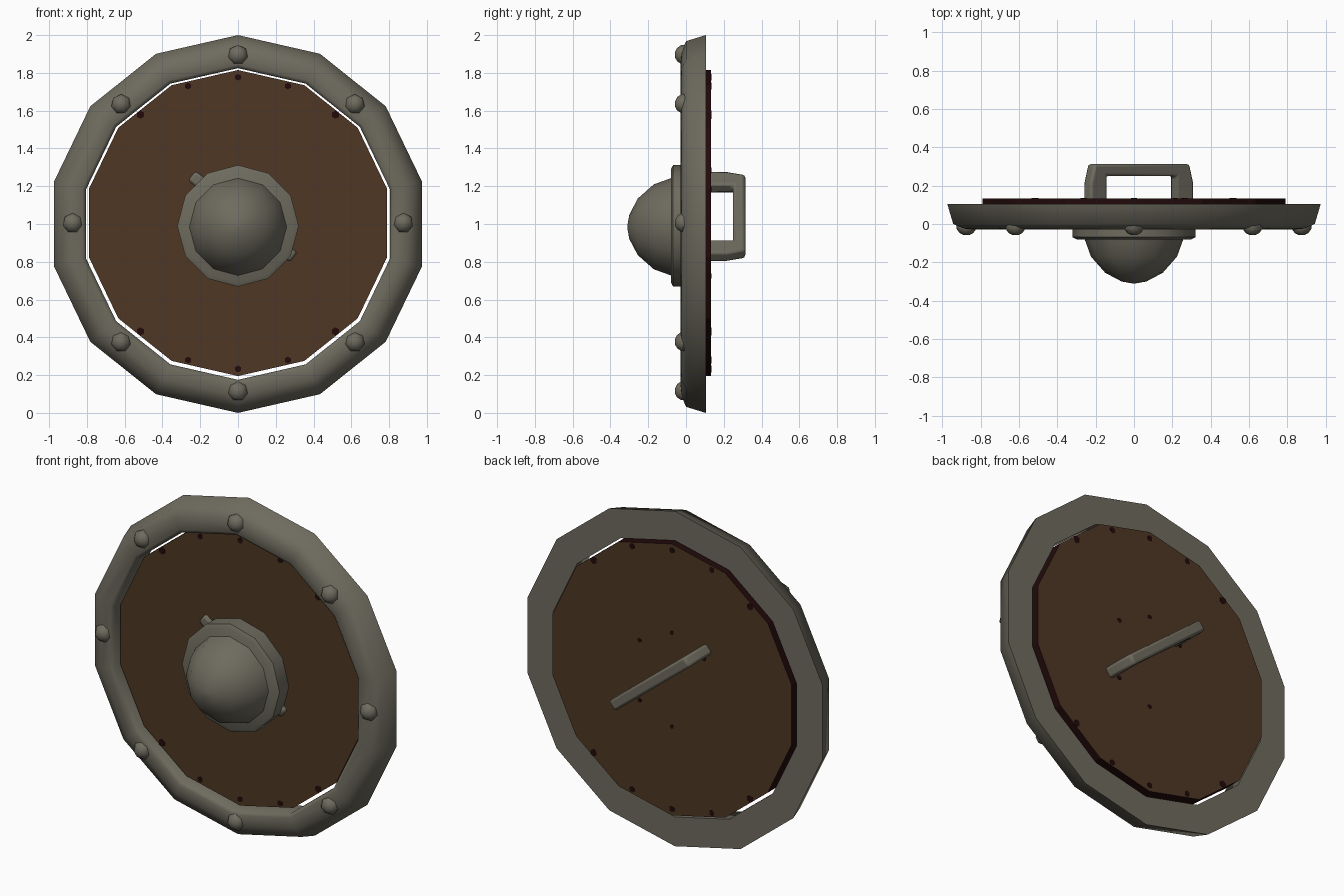
import bpy, bmesh, math
from mathutils import Vector

if "Cube" in bpy.data.objects:
    bpy.data.objects.remove(bpy.data.objects["Cube"], do_unlink=True)


def material(name, rgb):
    m = bpy.data.materials.new(name)
    m.use_nodes = True
    m.diffuse_color = (*rgb, 1)
    bsdf = m.node_tree.nodes["Principled BSDF"]
    bsdf.inputs["Base Color"].default_value = (*rgb, 1)
    bsdf.inputs["Roughness"].default_value = 0.8
    return m


METAL = material("dull_grey_metal", (0.156, 0.147, 0.112))
WOOD = material("brown_wood", (0.078, 0.038, 0.018))
DARK = material("dark_burnt_wood", (0.016, 0.003, 0.003))


def finish(name, bm, mats, smooth=None):
    bmesh.ops.recalc_face_normals(bm, faces=bm.faces)
    me = bpy.data.meshes.new(name)
    bm.to_mesh(me)
    bm.free()
    for m in mats:
        me.materials.append(m)
    ob = bpy.data.objects.new(name, me)
    bpy.context.collection.objects.link(ob)
    if smooth:
        bpy.ops.object.select_all(action="DESELECT")
        ob.select_set(True)
        bpy.context.view_layer.objects.active = ob
        bpy.ops.object.shade_smooth_by_angle(angle=math.radians(smooth))
    return ob


def lathe(name, profile, sides, centre, mats, smooth=None, closed=False):
    """Turn (radius, y) points about the front-back axis, first corner at the top."""
    bm = bmesh.new()
    rings = []
    for r, y in profile:
        ring = []
        for i in range(sides):
            a = math.tau * i / sides
            ring.append(bm.verts.new((centre[0] + r * math.sin(a), y,
                                      centre[1] + r * math.cos(a))))
        rings.append(ring)
    pairs = list(zip(rings, rings[1:]))
    if closed:
        pairs.append((rings[-1], rings[0]))
    for a, b in pairs:
        for i in range(sides):
            j = (i + 1) % sides
            bm.faces.new((a[i], a[j], b[j], b[i]))
    if not closed:
        bm.faces.new(rings[0])
        bm.faces.new(rings[-1])
    return finish(name, bm, mats, smooth)


# Metal rim
lathe("rim", [(1.0, 0.105), (0.968, 0.0), (0.91, -0.024), (0.845, -0.03),
              (0.825, -0.015), (0.825, 0.105)],
      14, (0, 1), [METAL], 60, closed=True)

# Wooden board with a dark edge
FRONT, BACK = 0.02, 0.133
board = lathe("board", [(0.81, FRONT), (0.81, BACK)], 14, (0, 1.005), [WOOD, DARK])
for p in board.data.polygons:
    p.material_index = 0 if abs(p.normal.y) > 0.5 else 1

# Central boss: flange and dome
lathe("boss_flange", [(0.322, FRONT), (0.322, -0.068), (0.30, -0.08)],
      12, (0, 0.99), [METAL], 40)
lathe("boss_dome", [(0.265, -0.06), (0.25, -0.10), (0.225, -0.17), (0.15, -0.255),
                    (0.065, -0.30), (0.01, -0.31)],
      12, (0, 0.985), [METAL], 50)

# Rivets around the rim
for i in range(8):
    a = math.tau * i / 8
    lathe("rivet", [(0.053, 0.0), (0.053, -0.025), (0.037, -0.047), (0.015, -0.058)],
          7, (0.875 * math.sin(a), 1.005 + 0.89 * math.cos(a)), [METAL], 50)

# Diagonal grip: a bracket profile given half-width
along = Vector((0.78, 0, -0.626))
across = Vector((0.626, 0, 0.78))
middle = Vector((0.025, 0, 1.04))
half = [(0.235, 0.0), (0.345, 0.0), (0.345, 0.215), (0.318, 0.314)]
outline = half + [(-s, y) for s, y in reversed(half)] + [(-0.235, 0.25), (0.235, 0.25)]
bm = bmesh.new()
sides = [[bm.verts.new(middle + along * s + across * w + Vector((0, y, 0)))
          for s, y in outline] for w in (-0.032, 0.032)]
for side in sides:
    bm.faces.new(side)
for i in range(len(outline)):
    j = (i + 1) % len(outline)
    bm.faces.new((sides[0][i], sides[0][j], sides[1][j], sides[1][i]))
grip = finish("grip", bm, [METAL], 40)
bevel = grip.modifiers.new("rounding", "BEVEL")
bevel.width = 0.014
bevel.segments = 2
bevel.limit_method = "ANGLE"


# Dark scorch marks on both board faces
def mark(r, degrees, y, size):
    a = math.radians(degrees)
    lathe("scorch_mark", [(size, y - 0.002), (size, y + 0.002)], 6,
          (r * math.sin(a), 1.005 + r * math.cos(a)), [DARK])


for y in (FRONT, BACK):
    for degrees in (0, 20, 42, 138, 160, 180):
        for side in {degrees, -degrees}:
            mark(0.772, side, y, 0.022 if degrees % 20 else 0.018)
for degrees in (0, 50, 130, 180, 310):
    mark(0.28, degrees, BACK, 0.014)
